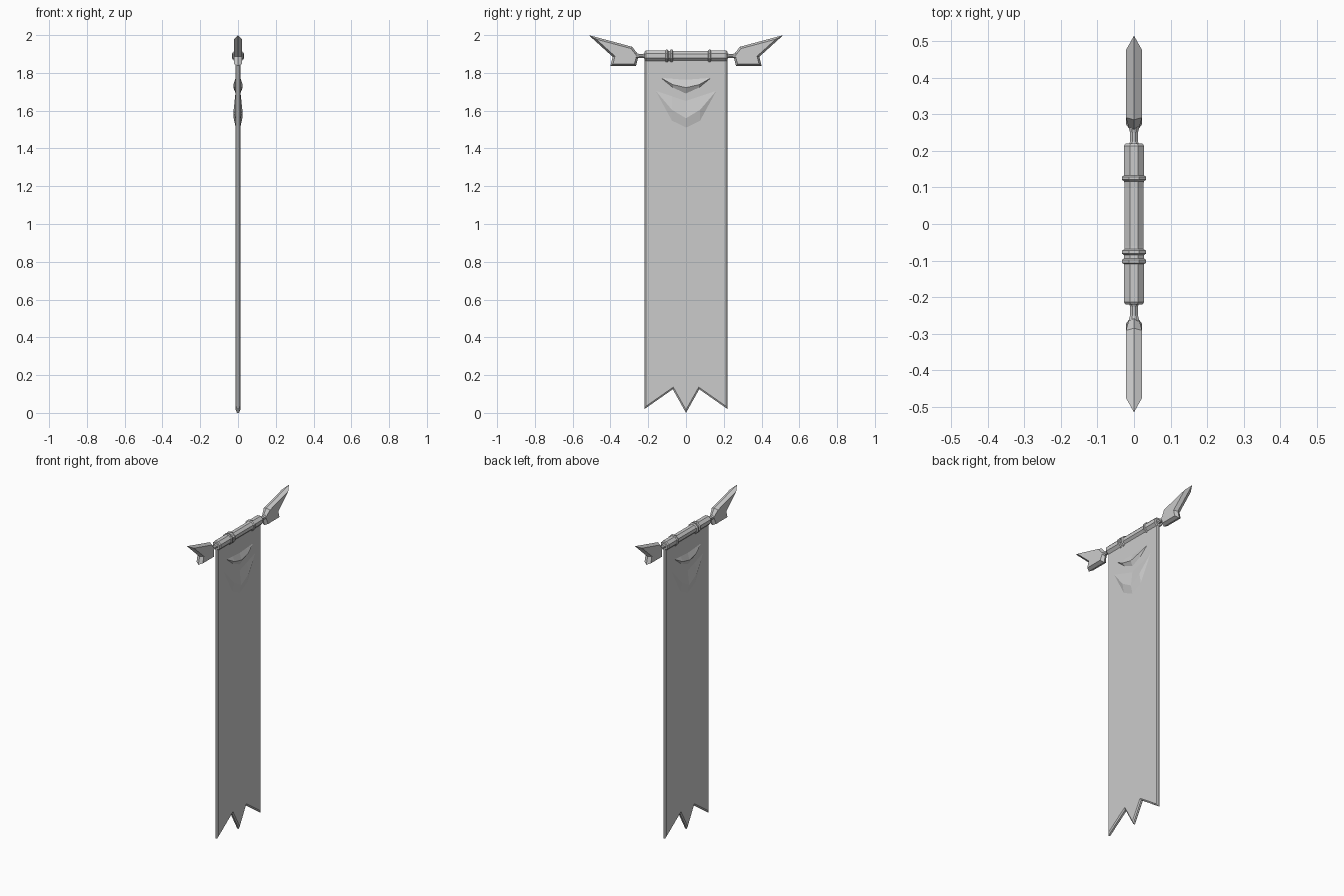
import bpy, bmesh, math
from mathutils import Vector

if "Cube" in bpy.data.objects:
    bpy.data.objects.remove(bpy.data.objects["Cube"])

ROD_Z = 1.89


def make(name, bm, mirror=None):
    bmesh.ops.recalc_face_normals(bm, faces=bm.faces)
    me = bpy.data.meshes.new(name)
    bm.to_mesh(me)
    bm.free()
    ob = bpy.data.objects.new(name, me)
    bpy.context.collection.objects.link(ob)
    if mirror:
        mod = ob.modifiers.new("mirror", "MIRROR")
        mod.use_axis = [a == mirror for a in "xyz"]
        mod.use_mirror_merge = False
    return ob


def inset(pts, d):
    # Mitred inward offset of a counter-clockwise outline
    out = []
    for i, p in enumerate(pts):
        p = Vector(p)
        a = (p - Vector(pts[i - 1])).normalized()
        b = (Vector(pts[(i + 1) % len(pts)]) - p).normalized()
        na, nb = Vector((-a.y, a.x)), Vector((-b.y, b.x))
        out.append(p + (na + nb) * (d / (1 + na.dot(nb))))
    return out


def bevelled_plate(name, pts, d, edge, thick, mirror=None):
    # Outline in (y, z): rim at +-edge, inset faces at +-thick(y)
    bm = bmesh.new()
    inner = inset(pts, d)
    rings = []
    for s in (-1, 1):
        rim = [bm.verts.new((s * edge, p[0], p[1])) for p in pts]
        face = [bm.verts.new((s * thick(p[0]), q.x, q.y)) for p, q in zip(pts, inner)]
        rings += [face, rim] if s < 0 else [rim, face]
    n = len(pts)
    for r0, r1 in zip(rings, rings[1:]):
        for i in range(n):
            j = (i + 1) % n
            bm.faces.new((r0[i], r0[j], r1[j], r1[i]))
    for r in (rings[0], rings[-1]):
        bm.faces.new(r)
    bmesh.ops.remove_doubles(bm, verts=bm.verts, dist=1e-5)
    return make(name, bm, mirror)


def lathe(name, profile, mirror=None, sides=8):
    # Faceted turning along y; profile is (y, flat-to-centre radius)
    bm = bmesh.new()
    k = 1 / math.cos(math.pi / sides)
    rings = []
    for y, r in profile:
        angles = [(i + 0.5) * 2 * math.pi / sides for i in range(sides)]
        rings.append([bm.verts.new((r * k * math.cos(a), y, ROD_Z + r * k * math.sin(a)))
                      for a in angles])
    for r0, r1 in zip(rings, rings[1:]):
        for i in range(sides):
            j = (i + 1) % sides
            bm.faces.new((r0[i], r0[j], r1[j], r1[i]))
    bm.faces.new(rings[0])
    bm.faces.new(rings[-1])
    return make(name, bm, mirror)


def fold(name, end, mid_y, top, ridge, bottom, height):
    # Draped crease: three bent lines meeting at two ends, on both cloth faces
    bm = bmesh.new()
    base = 0.0115
    ends = [bm.verts.new((base, s * end[0], end[1])) for s in (-1, 1)]
    lines = []
    for (z_mid, z_side), x in ((top, base), (ridge, height), (bottom, base)):
        pts = ((-mid_y, z_side), (0, z_mid), (mid_y, z_side))
        lines.append([ends[0]] + [bm.verts.new((x, y, z)) for y, z in pts] + [ends[1]])
    for a, b in zip(lines, lines[1:]):
        bm.faces.new((a[0], a[1], b[1]))
        for i in (1, 2):
            bm.faces.new((a[i], a[i + 1], b[i + 1], b[i]))
        bm.faces.new((a[3], a[4], b[3]))
    # Hidden backing closes the crease against the cloth
    a, b = lines[0], lines[2]
    bm.faces.new(a + b[3:0:-1])
    make(name, bm, "x")


# Hanging cloth with swallow-tail hem
cloth = [(-0.22, 0.02), (-0.07, 0.125), (0, 0), (0.07, 0.125), (0.22, 0.02),
         (0.22, 1.885), (-0.22, 1.885)]
bevelled_plate("banner_cloth", cloth, 0.008, 0.006, lambda y: 0.012)

# Draped creases below the rod
fold("upper_fold", (0.135, 1.775), 0.07, (1.765, 1.77), (1.722, 1.738), (1.69, 1.722), 0.025)
fold("lower_fold", (0.165, 1.71), 0.075, (1.655, 1.68), (1.56, 1.605), (1.508, 1.545), 0.023)

# Octagonal crossbar, slightly slimmer in the middle
lathe("crossbar", [(-0.22, 0.023), (-0.213, 0.028), (-0.11, 0.028), (-0.06, 0.0255),
                   (0.10, 0.0255), (0.13, 0.028), (0.213, 0.028), (0.22, 0.023)])

# Binding rings
for i, y in enumerate((-0.102, -0.077, 0.125)):
    lathe(f"binding_ring_{i + 1}", [(y - 0.009, 0.026), (y - 0.004, 0.033),
                                    (y + 0.004, 0.033), (y + 0.009, 0.026)])

# Necks joining the crossbar to the finials
lathe("finial_neck", [(0.215, 0.015), (0.225, 0.011), (0.25, 0.011), (0.262, 0.014),
                      (0.285, 0.014)], "y")

# Winged blade finials
blade = [(0.265, 1.837), (0.40, 1.837), (0.388, 1.885), (0.515, 2.0),
         (0.285, 1.938), (0.25, 1.893)]
bevelled_plate("blade_finial", blade, 0.0105, 0.0,
               lambda y: 0.014 if y < 0.26 else 0.022, "y")
